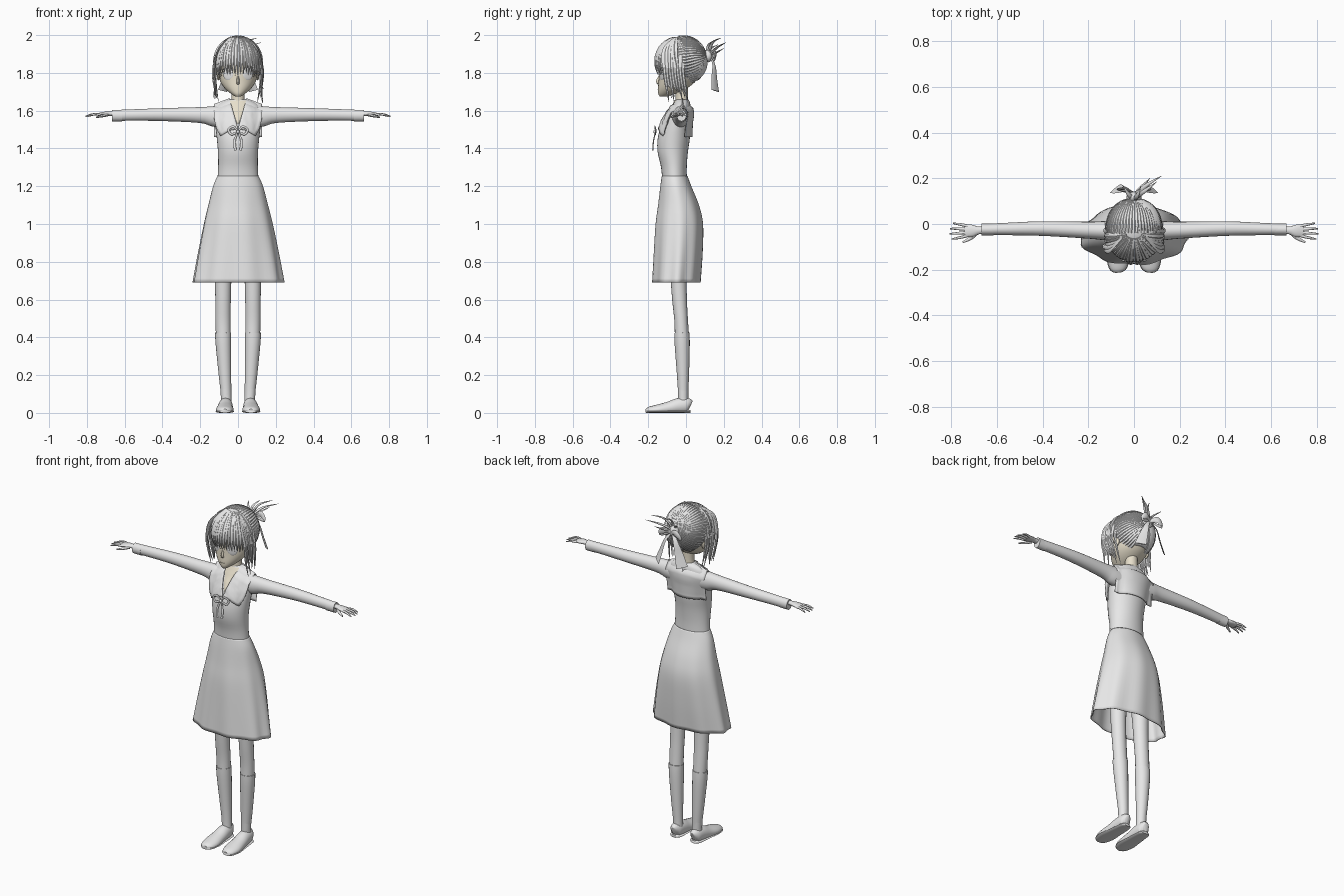
import bpy, bmesh, math, random
from mathutils import Vector, Matrix

random.seed(4)
if "Cube" in bpy.data.objects:
    bpy.data.objects.remove(bpy.data.objects["Cube"])
parts = []


def material(name, colour):
    m = bpy.data.materials.new(name)
    m.use_nodes = True
    m.diffuse_color = (*colour, 1)
    m.node_tree.nodes["Principled BSDF"].inputs["Base Color"].default_value = (*colour, 1)
    return m


GREY = material("pale grey", (0.8, 0.8, 0.8))
SKIN = material("cream skin", (0.8, 0.74, 0.6))


def finish(name, bm, mat=GREY, mirror=False, thick=0):
    bmesh.ops.recalc_face_normals(bm, faces=bm.faces)
    mesh = bpy.data.meshes.new(name)
    bm.to_mesh(mesh)
    bm.free()
    mesh.materials.append(mat)
    ob = bpy.data.objects.new(name, mesh)
    bpy.context.collection.objects.link(ob)
    if mirror:
        ob.modifiers.new("mirror", "MIRROR")
    if thick:
        ob.modifiers.new("thickness", "SOLIDIFY").thickness = thick
    parts.append(ob)
    return ob


def spline(keys, n=4):
    """Catmull-Rom sampling of tuples of any length."""
    out = []
    for i in range(len(keys) - 1):
        a, b, c, d = (keys[min(max(j, 0), len(keys) - 1)] for j in range(i - 1, i + 3))
        for k in range(n):
            t = k / n
            out.append(tuple(q + t / 2 * (r - p + t * (2*p - 5*q + 4*r - s + t * (3*(q - r) + s - p)))
                             for p, q, r, s in zip(a, b, c, d)))
    return out + [tuple(keys[-1])]


def skin_rings(bm, rings, caps=True):
    rings = [[bm.verts.new(p) for p in r] for r in rings]
    n = len(rings[0])
    for a, b in zip(rings, rings[1:]):
        for i in range(n):
            bm.faces.new((a[i], a[(i + 1) % n], b[(i + 1) % n], b[i]))
    if caps:
        bm.faces.new(rings[0])
        bm.faces.new(rings[-1])


def sweep(bm, path, ref=None, sides=12, floor=None):
    """Tube along (x, y, z, width, thickness); thickness points along ref."""
    pts = [Vector(p[:3]) for p in path]
    rings = []
    for i, p in enumerate(pts):
        t = (pts[min(i + 1, len(pts) - 1)] - pts[max(i - 1, 0)]).normalized()
        u = Vector(ref) if ref else p - HEAD
        u = (u - t * u.dot(t)).normalized()
        v = t.cross(u)
        ring = []
        for k in range(sides):
            g = math.tau * k / sides
            q = p + v * math.cos(g) * path[i][3] + u * math.sin(g) * path[i][4]
            if floor is not None:
                q.z = max(q.z, floor)
            ring.append(q)
        rings.append(ring)
    skin_rings(bm, rings)


def loft(bm, keys, sides=32, ripple=None, caps=True):
    """Stack of level ellipses from (z, y centre, x radius, y radius)."""
    rings = []
    for z, cy, rx, ry in keys:
        ring = []
        for k in range(sides):
            g = math.tau * k / sides
            w = ripple(g, z) if ripple else 1
            ring.append((rx * w * math.cos(g), cy + ry * w * math.sin(g), z))
        rings.append(ring)
    skin_rings(bm, rings, caps)


def sheet(bm, rows):
    rows = [[bm.verts.new(p) for p in r] for r in rows]
    for a, b in zip(rows, rows[1:]):
        for i in range(len(a) - 1):
            bm.faces.new((a[i], a[i + 1], b[i + 1], b[i]))


X, Y, Z = (1, 0, 0), (0, 1, 0), (0, 0, 1)
HEAD = Vector((0, -0.02, 1.862))
SIZE = Vector((0.12, 0.132, 0.132))

# Bodice
BODY = spline([(1.22, -.06, .11, .065), (1.3, -.064, .105, .068), (1.38, -.07, .106, .08),
               (1.45, -.065, .112, .085), (1.52, -.053, .12, .078), (1.58, -.035, .125, .065),
               (1.62, -.025, .115, .05), (1.645, -.02, .085, .04), (1.66, -.02, .045, .032)])
bm = bmesh.new()
loft(bm, BODY)
finish("bodice", bm)


def body_y(x, z, side, gap):
    """Surface depth of the bodice at x, z; side is -1 front, 1 back."""
    _, cy, rx, ry = min(BODY, key=lambda r: abs(r[0] - z))
    f = min(abs(x) / rx, 0.85)
    return cy + side * (ry * math.sqrt(1 - f * f) + gap)


# Skirt with soft folds that grow toward the hem
bm = bmesh.new()
loft(bm, spline([(1.255, -.06, .108, .068), (1.2, -.054, .132, .082), (1.1, -.04, .158, .108),
                 (1.0, -.036, .182, .125), (.85, -.042, .212, .128), (.69, -.052, .24, .126)], 5),
     64, lambda g, z: 1 + .06 * (1.255 - z) * math.sin(9 * g + 1), False)
finish("skirt", bm, thick=.005)

# Wide collar, running from the back panel over the shoulder to the front point
bm = bmesh.new()
rows = []
for i in range(-12, 13):
    v = i / 12
    row = []
    for j in range(9):
        u = j / 8
        inner = .045 * (1 - v) if v >= 0 else .045 * max(0, 1 + 5 * v)
        x = inner + (.128 - .035 * max(v, 0) ** 3 - inner) * u
        top = 1.66 - .03 * max(0, (x - .045) / .08)
        z = top - abs(v) * ((.155 + .02 * u) if v > 0 else (top - 1.46))
        side = 1 if v < 0 else -1
        y0 = body_y(x, z, side, .012)
        row.append((x, -.02 + (y0 + .02) * min(1, abs(v) * 4), z + .006 * (1 - abs(v))))
    rows.append(row)
sheet(bm, rows)
finish("sailor_collar", bm, mirror=True, thick=.004)

# Bare skin in the neckline
bm = bmesh.new()
sheet(bm, [[(u / 4 * .044 * (1 - v / 10), body_y(u / 4 * .044, 1.655 - .014 * v, -1, .004), 1.655 - .014 * v)
            for u in range(-4, 5)] for v in range(10)])
finish("neckline_skin", bm, SKIN)

# Chest bow
bm = bmesh.new()
sweep(bm, spline([(0, -.16, 1.49, .004, .003), (.025, -.165, 1.515, .006, .003), (.05, -.16, 1.5, .006, .003),
                  (.035, -.162, 1.475, .006, .003), (0, -.162, 1.488, .004, .003)], 6), Y, 8)
sweep(bm, spline([(.002, -.162, 1.485, .004, .003), (.018, -.172, 1.44, .006, .003),
                  (.014, -.176, 1.39, .007, .003)]), Y, 8)
finish("chest_bow", bm, mirror=True)
bm = bmesh.new()
bmesh.ops.create_uvsphere(bm, u_segments=12, v_segments=8, radius=.009,
                          matrix=Matrix.Translation((0, -.164, 1.488)))
finish("bow_knot", bm)

# Sleeves, cuffs and hands
bm = bmesh.new()
sweep(bm, spline([(.07, -.03, 1.565, .045, .055), (.13, -.029, 1.57, .042, .054), (.2, -.027, 1.577, .037, .042),
                  (.4, -.02, 1.579, .032, .034), (.56, -.022, 1.577, .027, .03),
                  (.665, -.024, 1.574, .024, .029)]), Z, 20)
finish("sleeve", bm, mirror=True)
bm = bmesh.new()
sweep(bm, [(x, -.024, 1.574, .0255, .0305) for x in (.615, .668)], Z, 20)
finish("cuff", bm, mirror=True)
bm = bmesh.new()
sweep(bm, spline([(.64, -.026, 1.583, .015, .013), (.68, -.028, 1.584, .017, .012),
                  (.71, -.03, 1.583, .027, .011), (.742, -.03, 1.579, .027, .008)]), Z, 14)
for k, length in enumerate((.052, .066, .068, .058)):
    y, fan = -.009 - .014 * k, .012 - .009 * k
    sweep(bm, spline([(.73, y, 1.58, .007, .007), (.73 + length * .6, y + fan * .6, 1.58, .006, .006),
                      (.74 + length, y + fan, 1.57, .003, .003)]), Z, 8)
sweep(bm, spline([(.69, -.04, 1.578, .009, .008), (.715, -.062, 1.572, .008, .007),
                  (.75, -.08, 1.565, .004, .004)]), Z, 8)
finish("hand", bm, mirror=True)

# Legs, long socks and shoes
bm = bmesh.new()
sweep(bm, spline([(.07, -.04, 1.05, .065, .07), (.078, -.04, .75, .046, .045), (.079, -.034, .6, .041, .039),
                  (.079, -.025, .48, .04, .036), (.076, -.02, .36, .038, .038), (.068, -.016, .2, .03, .03),
                  (.063, -.015, .05, .026, .026)]), Y, 20)
finish("leg", bm, mirror=True)
bm = bmesh.new()
sweep(bm, spline([(.079, -.022, .425, .043, .04), (.077, -.02, .36, .041, .04), (.069, -.016, .2, .033, .032),
                  (.063, -.015, .1, .028, .027), (.063, -.015, .05, .029, .028)]), Y, 20)
finish("sock", bm, mirror=True)
SHOE = spline([(.064, .022, .035, .016, .03), (.065, .005, .04, .032, .04), (.066, -.04, .036, .038, .042),
               (.068, -.09, .025, .042, .035), (.07, -.15, .016, .047, .028), (.07, -.195, .012, .036, .02),
               (.069, -.212, .01, .016, .01)])
bm = bmesh.new()
sweep(bm, SHOE, Z, 20, .002)
finish("shoe", bm, mirror=True)
bm = bmesh.new()
sweep(bm, [(x, y, .007, a + .003, .009) for x, y, z, a, b in SHOE], Z, 12, 0)
finish("shoe_sole", bm, mirror=True)

# Head, neck, nose and ears
bm = bmesh.new()
loft(bm, spline([(1.674, -.122, .012, .016), (1.69, -.1, .038, .047), (1.72, -.07, .072, .078),
                 (1.76, -.045, .096, .1), (1.82, -.027, .106, .116), (1.88, -.02, .107, .122),
                 (1.94, -.02, .088, .1), (1.98, -.02, .045, .05)]))
sweep(bm, spline([(0, -.022, 1.63, .04, .036), (0, -.022, 1.68, .034, .033), (0, -.025, 1.76, .037, .036)]), Y, 20)
sweep(bm, spline([(0, -.137, 1.785, .005, .005), (0, -.15, 1.755, .008, .009), (0, -.135, 1.738, .008, .006)]), Y, 8)
sweep(bm, [(x, -.15 + 6 * x * x, 1.711, .0015, .002) for x in (-.014, 0, .014)], Y, 6)
for s in (-1, 1):
    bmesh.ops.create_uvsphere(bm, u_segments=10, v_segments=8, radius=.025,
                              matrix=Matrix.Translation((s * .104, -.02, 1.79)) @ Matrix.Diagonal((.4, .7, 1.2, 1)))
finish("head", bm, SKIN)

# Eyes and upper lashes
bm = bmesh.new()
bmesh.ops.create_uvsphere(bm, u_segments=20, v_segments=10, radius=.031, matrix=Matrix.Translation(
    (.052, -.128, 1.795)) @ Matrix.Rotation(.42, 4, "Z") @ Matrix.Diagonal((.95, .15, 1.1, 1)))
sweep(bm, spline([(.02, -.143, 1.815, .001, .002), (.05, -.137, 1.832, .003, .003),
                  (.085, -.11, 1.812, .002, .003)]), Y, 6)
finish("eye", bm, mirror=True)

# Hair shell
bm = bmesh.new()
bmesh.ops.create_uvsphere(bm, u_segments=40, v_segments=28, radius=1)


def bare(f):
    n = f.calc_center_median()
    return n.z < -.8 or (n.y < -.2 and n.z < .2) or (n.y < 0 and n.z < -.35)


bmesh.ops.delete(bm, geom=[f for f in bm.faces if bare(f)], context="FACES")
for v in bm.verts:
    v.co = HEAD + v.co * SIZE
finish("hair_cap", bm, thick=.004)


def strand(bm, start, end, width, flare=0.0, n=10):
    """Tapered lock following the skull from one direction to another."""
    a, b = Vector(start).normalized(), Vector(end).normalized()
    path = []
    for i in range(n + 1):
        t = i / n
        p = HEAD + a.slerp(b, t) * SIZE * (1.01 + flare * t)
        w = width * (math.sin(math.pi * (.15 + .85 * t)) * .9 + .05)
        path.append((*p, w, w * .6))
    sweep(bm, path, None, 5)


# Swept-back locks gathered at the knot
bm = bmesh.new()
for i in range(47):
    t = math.radians(-155 + 310 * i / 46)
    strand(bm, (math.sin(t), -.15 + .35 * max(0, -math.cos(t)), math.cos(t)), (.04 * math.sin(t), 1, .2), .0105)
finish("back_hair", bm)

# Fringe
bm = bmesh.new()
for i in range(25):
    p = math.radians(-84 + 7 * i)
    drop = -.42 - .25 * random.random() - .25 * abs(math.sin(p)) ** 4
    strand(bm, (.3 * math.sin(p), -.2 - .15 * math.cos(p), 1), (math.sin(p), -math.cos(p), drop),
           .011 + .004 * random.random(), .11)
finish("fringe", bm)

# Loose locks hanging beside the face
bm = bmesh.new()
for s in (-1, 1):
    for i in range(8):
        y, low = -.115 + .014 * i, 1.64 + .08 * random.random()
        out = .116 + .012 * random.random()
        sweep(bm, spline([(s * .05, -.06, 1.985, .004, .003), (s * .105, y, 1.92, .011, .005),
                          (s * (out + .004), y, 1.82, .01, .006), (s * out, y + .01, 1.74, .008, .005),
                          (s * (out - .02 + .03 * random.random()), y + .025, low, .001, .001)]), X, 6)
finish("side_locks", bm)

# Hair knot and stray tips
bm = bmesh.new()
bmesh.ops.create_uvsphere(bm, u_segments=14, v_segments=10, radius=.034,
                          matrix=Matrix.Translation((0, .118, 1.89)) @ Matrix.Diagonal((1, .7, 1, 1)))
for x, y, z in ((.12, .21, 1.96), (.1, .185, 1.985), (.07, .2, 1.93), (-.05, .17, 1.95), (.03, .165, 1.975)):
    sweep(bm, spline([(0, .115, 1.89, .012, .008), (x * .4, y - .045, z - .025, .009, .005),
                      (x, y, z, .001, .001)]), Z, 6)
finish("hair_knot", bm)

# Hair ribbon
bm = bmesh.new()
sweep(bm, spline([(.005, .13, 1.885, .008, .004), (.035, .148, 1.84, .014, .003),
                  (.06, .15, 1.77, .024, .003), (.082, .155, 1.705, .032, .003)]), (.5, .7, .3), 8)
sweep(bm, spline([(0, .135, 1.885, .008, .004), (.04, .155, 1.9, .018, .006), (.065, .15, 1.87, .012, .005),
                  (.02, .14, 1.88, .006, .004)]), Y, 8)
finish("hair_ribbon", bm, mirror=True)

# Smooth shading with crisp edges kept
bpy.ops.object.select_all(action="DESELECT")
for ob in parts:
    ob.select_set(True)
bpy.context.view_layer.objects.active = parts[0]
bpy.ops.object.shade_smooth_by_angle(angle=math.radians(45))
